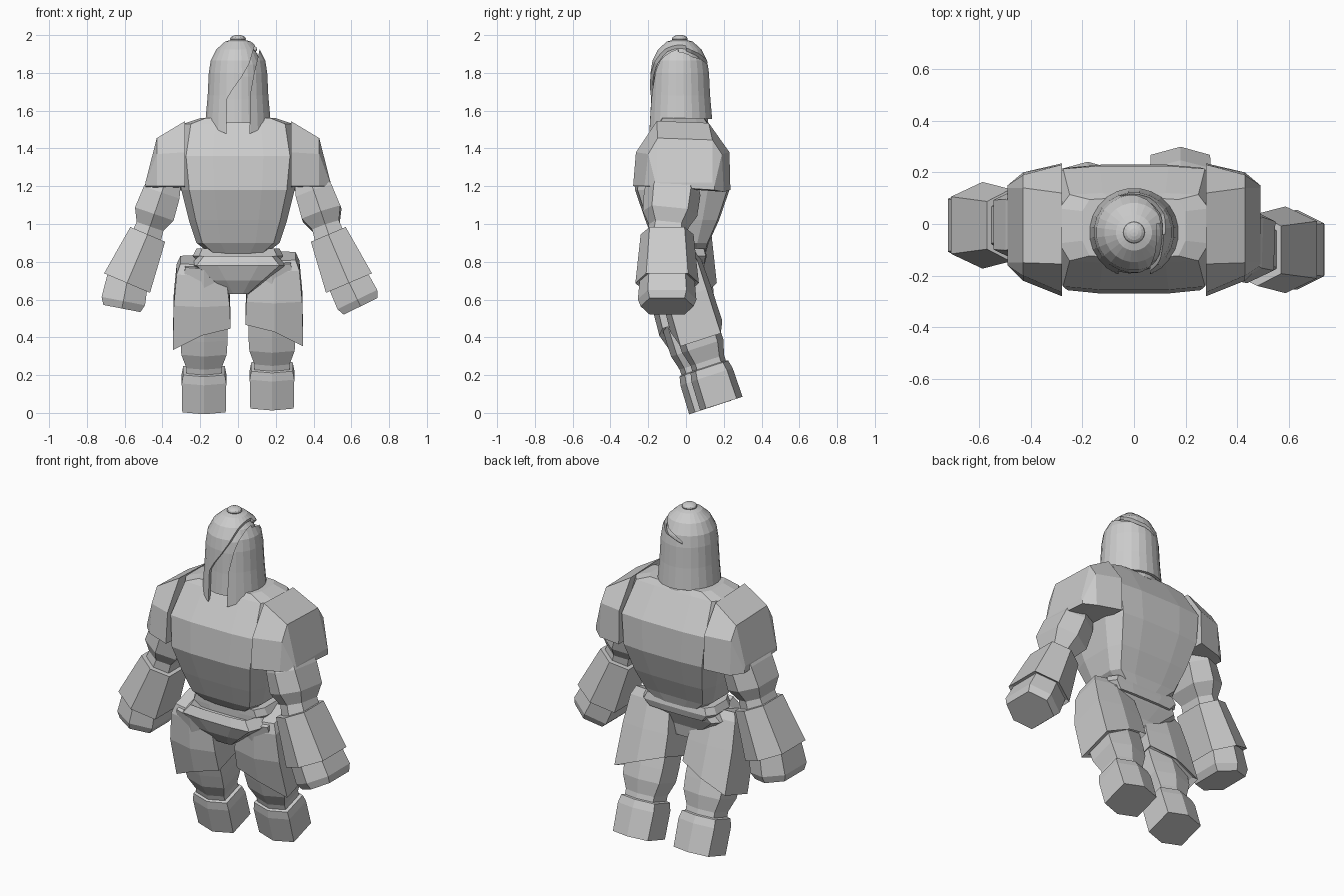
import bpy, bmesh
from math import radians, sin, cos, pi
from mathutils import Matrix, Vector

if "Cube" in bpy.data.objects:
    bpy.data.objects.remove(bpy.data.objects["Cube"])

stone = bpy.data.materials.new("stone grey")
stone.use_nodes = True
GREY = (0.6, 0.6, 0.6, 1)
stone.diffuse_color = GREY
stone.node_tree.nodes["Principled BSDF"].inputs["Base Color"].default_value = GREY


def finish(name, bm, matrix=Matrix()):
    bm.transform(matrix)
    bmesh.ops.recalc_face_normals(bm, faces=bm.faces)
    mesh = bpy.data.meshes.new(name)
    bm.to_mesh(mesh)
    bm.free()
    mesh.materials.append(stone)
    obj = bpy.data.objects.new(name, mesh)
    bpy.context.collection.objects.link(obj)
    return obj


def loft(name, rings, matrix=Matrix(), caps=True):
    """Bridge equal-length rings of points into one solid."""
    bm = bmesh.new()
    rows = [[bm.verts.new(p) for p in ring] for ring in rings]
    n = len(rows[0])
    for a, b in zip(rows, rows[1:]):
        for i in range(n):
            j = (i + 1) % n
            bm.faces.new((a[i], a[j], b[j], b[i]))
    if caps:
        bm.faces.new(rows[0])
        bm.faces.new(rows[-1])
    return finish(name, bm, matrix)


def body_ring(z, hx, front, back):
    half = [(.42, front), (.86, front * .95), (1, front * .5),
            (1, back * .5), (.86, back * .95), (.42, back)]
    return ([(hx * k, y, z) for k, y in half]
            + [(-hx * k, y, z) for k, y in reversed(half)])


def hex_ring(s, w, d, k=.66):
    return [(0, -d, -s), (w, -k * d, -s), (w, k * d, -s),
            (0, d, -s), (-w, k * d, -s), (-w, -k * d, -s)]


def place(x, y, z, tilt, pitch=0):
    return (Matrix.Translation((x, y, z)) @ Matrix.Rotation(radians(tilt), 4, "Y")
            @ Matrix.Rotation(radians(pitch), 4, "X"))


# Torso and pelvis
loft("torso", [body_ring(*r) for r in (
    (.83, .13, -.12, .1), (.9, .22, -.17, .12), (1.02, .26, -.215, .175),
    (1.18, .3, -.27, .23), (1.36, .32, -.255, .225), (1.53, .29, -.15, .12),
    (1.56, .2, -.13, .1))])
loft("pelvis", [body_ring(*r) for r in (
    (.63, .06, -.14, .03), (.7, .15, -.19, .04), (.78, .255, -.22, .08),
    (.83, .21, -.2, .1), (.8, .17, -.15, .1))])
loft("belt", [body_ring(*r) for r in (
    (.79, .2, -.13, .1), (.83, .24, -.13, .11), (.87, .22, -.13, .1))])

# Shoulder plates: arched sections stepping outwards
PLATE = [
    (.28, [(-.28, 1.2), (-.265, 1.38), (-.155, 1.545), (.12, 1.535), (.23, 1.38), (.235, 1.18)]),
    (.43, [(-.22, 1.2), (-.2, 1.37), (-.15, 1.455), (.14, 1.445), (.19, 1.37), (.2, 1.17)]),
    (.49, [(-.16, 1.2), (-.16, 1.21), (-.15, 1.22), (.14, 1.22), (.15, 1.2), (.15, 1.18)])]

for side, word in ((1, "left"), (-1, "right")):
    loft(word + "_shoulder", [[(side * x, y, z) for y, z in pts] for x, pts in PLATE])

    # Arm: upper arm, bracer and fist
    y_hand = -.1 if side > 0 else -.005
    pitch, fist_tilt = (-6, -26) if side > 0 else (0, 11)
    loft(word + "_upper_arm", [hex_ring(*r) for r in (
        (0, .07, .11), (.12, .1, .15), (.24, .108, .145), (.31, .075, .105), (.37, .08, .11))],
         place(side * .365, y_hand * .6, 1.28, -19 * side, pitch))
    loft(word + "_bracer", [hex_ring(*r) for r in (
        (.04, .075, .105), (0, .08, .11), (0, .1, .14), (.28, .132, .168), (.27, .115, .15))],
         place(side * .478, y_hand, .945, -23 * side))
    loft(word + "_fist", [hex_ring(*r) for r in (
        (-.02, .11, .145), (.1, .117, .155), (.14, .1, .14))],
         place(side * .588, y_hand, .69, fist_tilt))

    # Leg: thigh, shin and boot in one tapering column
    y_hip, z_hip = (-.06, .81) if side > 0 else (-.118, .79)
    hip = place(side * .18, y_hip, z_hip, 0, 18)
    loft(word + "_leg", [hex_ring(*r, k=.72) for r in (
        (0, .1, .09), (.2, .125, .11), (.4, .125, .115), (.48, .12, .115), (.56, .093, .093),
        (.59, .093, .093), (.595, .11, .105), (.64, .118, .115), (.8, .115, .118))], hip)

    # Thigh plate: hem hangs lowest on the outer side
    rise = (.1, .01, .01, .07, .13, .13)
    rows = []
    for s, w, d, shift, back, hem in (
            (-.01, .1, .085, .025, .035, 0), (.04, .13, .11, .015, .025, 0),
            (.2, .148, .135, .012, .005, 0), (.455, .153, .14, .012, 0, 1),
            (.435, .13, .122, .012, 0, 1)):
        rows.append([(side * (x + shift), y + back, z + hem * up)
                     for (x, y, z), up in zip(hex_ring(s, w, d, .8), rise)])
    loft(word + "_thigh_plate", rows, hip)


# Helmet: inner dome, cut outer shell and knob
def lathe(profile, sides=24, dip=0):
    rings = []
    for r, z in profile:
        ring = []
        for i in range(sides):
            a = 2 * pi * (i + .5) / sides
            x, y = r * cos(a), r * sin(a)
            low = dip * max(0, -y - .07) / .1 if z < 1.6 else 0
            ring.append((x, y - .033, z - low))
        rings.append(ring)
    return rings


DOME = [(.173, 1.555), (.162, 1.68), (.156, 1.8), (.146, 1.865),
        (.115, 1.925), (.07, 1.965), (.02, 1.98)]
loft("face", lathe([(r * .88, z - .02) for r, z in DOME]))
inner = [(r * .9, z - .015) for r, z in reversed(DOME)]
inner[-1] = (.156, 1.555)
helmet = loft("helmet", lathe(DOME + inner + DOME[:1], dip=.085), caps=False)
bm = bmesh.new()
bm.from_mesh(helmet.data)
bmesh.ops.remove_doubles(bm, verts=bm.verts, dist=.0005)
bm.to_mesh(helmet.data)
bm.free()

# Face slot, then the narrow gap curling over to the back
SLOT = [(-.06, 1.4), (-.06, 1.66), (-.03, 1.71), (.02, 1.78), (.06, 1.85), (.09, 1.95),
        (.12, 1.95), (.105, 1.88), (.085, 1.8), (.065, 1.69), (.06, 1.4)]
CURL = [((.1, -.04, 1.91), .03), ((.1, .03, 1.89), .03),
        ((.05, .09, 1.86), .02), ((-.05, .1, 1.82), .006)]
core = Vector((0, -.033, 1.75))
curl_rings = []
for point, w in CURL:
    ray = Vector(point) - core
    curl_rings.append([core + ray * k + Vector((0, 0, h))
                       for k, h in ((.7, -w), (1.4, -w), (1.4, w), (.7, w))])
for rings in ([[(x, y, z) for x, z in SLOT] for y in (-.4, 0)], curl_rings):
    cutter = loft("slot_cutter", rings)
    cutter.hide_render = True
    cut = helmet.modifiers.new("slot", "BOOLEAN")
    cut.object = cutter
    cut.solver = "EXACT"
    bpy.context.view_layer.objects.active = helmet
    bpy.ops.object.modifier_apply(modifier=cut.name)
    bpy.data.objects.remove(cutter)

bm = bmesh.new()
bmesh.ops.create_uvsphere(bm, u_segments=16, v_segments=8, radius=.042)
finish("knob", bm, Matrix.Translation((0, -.033, 1.98)) @ Matrix.Diagonal((1, 1, .5, 1)))
